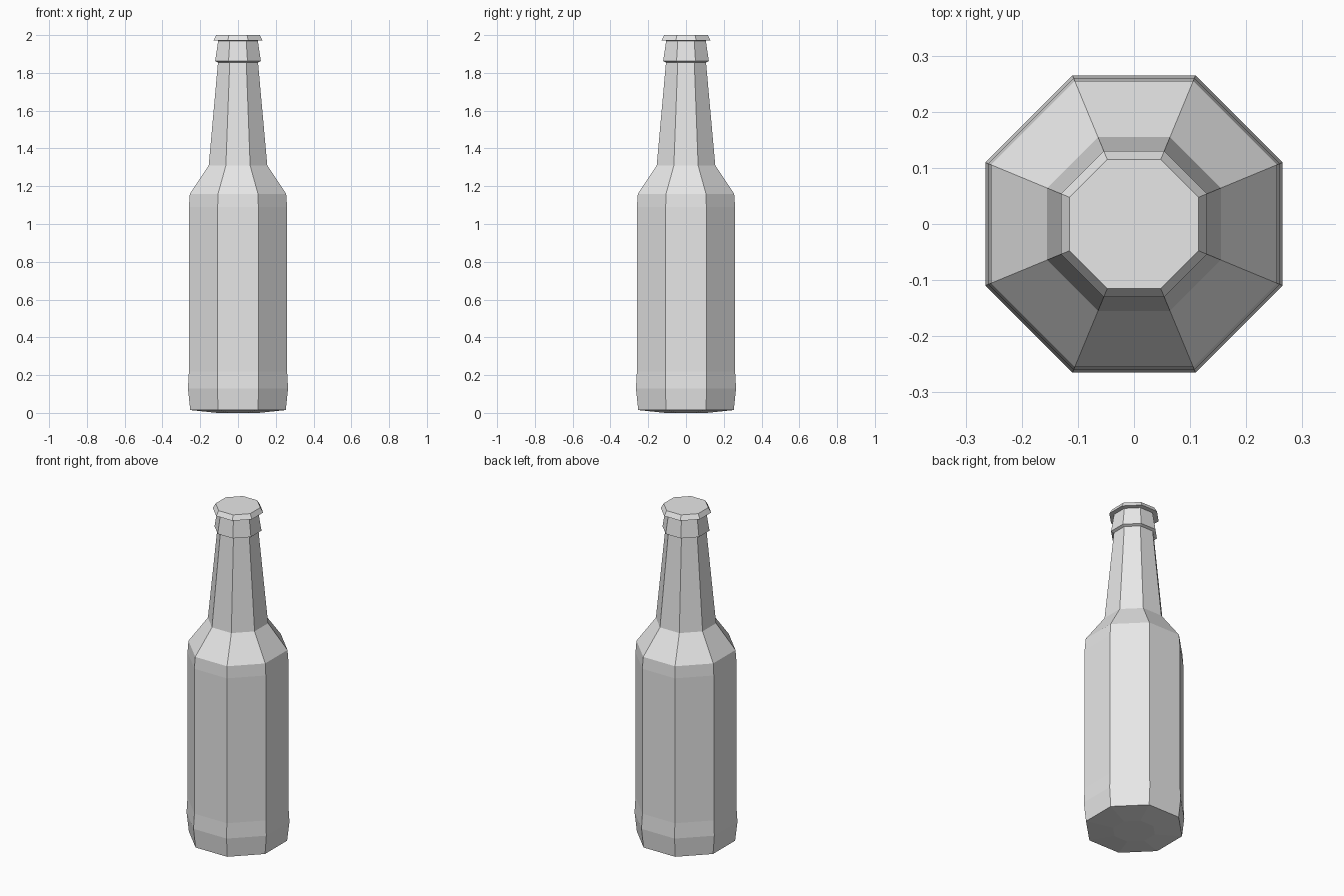
import bpy, bmesh, math

if "Cube" in bpy.data.objects:
    bpy.data.objects.remove(bpy.data.objects["Cube"])

SIDES = 8
grey = bpy.data.materials.new("plain grey")
grey.diffuse_color = (0.8, 0.8, 0.8, 1)
grey.use_nodes = True
grey.node_tree.nodes["Principled BSDF"].inputs["Base Color"].default_value = grey.diffuse_color


def lathe(name, profile):
    """Closed octagonal solid from (flat-to-centre distance, height) pairs."""
    bm = bmesh.new()
    rings = []
    for apothem, z in profile:
        r = apothem / math.cos(math.pi / SIDES)
        angles = [(i + 0.5) * 2 * math.pi / SIDES for i in range(SIDES)]
        rings.append([bm.verts.new((r * math.cos(a), r * math.sin(a), z)) for a in angles])
    for low, high in zip(rings, rings[1:]):
        for i in range(SIDES):
            j = (i + 1) % SIDES
            bm.faces.new((low[i], low[j], high[j], high[i]))
    bm.faces.new(rings[0][::-1])
    bm.faces.new(rings[-1])
    mesh = bpy.data.meshes.new(name)
    bm.to_mesh(mesh)
    bm.free()
    mesh.materials.append(grey)
    obj = bpy.data.objects.new(name, mesh)
    bpy.context.collection.objects.link(obj)
    return obj


# Whole bottle: base, body, shoulder, neck, collar and flared cap
lathe("bottle", [
    (0.11, 0.0), (0.253, 0.015), (0.265, 0.13), (0.26, 0.22),   # base
    (0.26, 1.09), (0.255, 1.16),                                # body
    (0.155, 1.31), (0.106, 1.855),                              # shoulder, neck
    (0.121, 1.862), (0.105, 1.97),                              # collar
    (0.13, 1.972), (0.115, 2.0),                                # cap
])
